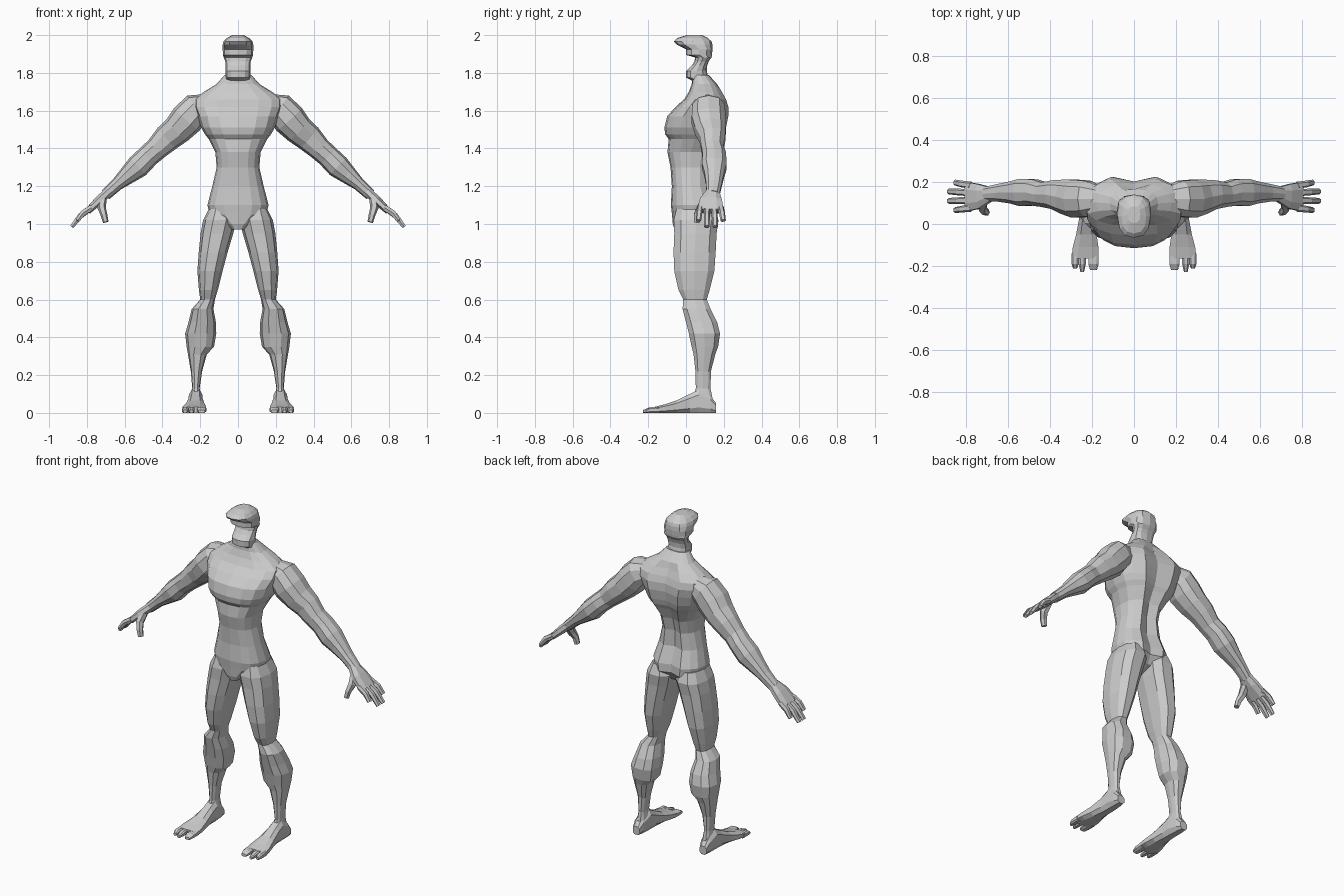
import bpy, bmesh, math
from mathutils import Vector


def ring(c, u, v, n, power=0.8, half_step=False):
    """Rounded cross-section whose extents are exactly c +/- u and c +/- v."""
    off = 0.5 if half_step else 0.0
    pts = []
    for i in range(n):
        a = 2 * math.pi * (i + off) / n
        p = [math.copysign(abs(round(f(a), 6)) ** power, f(a)) for f in (math.cos, math.sin)]
        pts.append(p)
    mx = max(abs(p[0]) for p in pts)
    my = max(abs(p[1]) for p in pts)
    return [Vector(c) + Vector(u) * (p[0] / mx) + Vector(v) * (p[1] / my) for p in pts]


def loft(name, rings, mirror=False):
    """Skin a list of rings, cap both ends, optionally mirror across x."""
    bm = bmesh.new()
    rows = [[bm.verts.new(p) for p in r] for r in rings]
    n = len(rows[0])
    for a, b in zip(rows, rows[1:]):
        for i in range(n):
            j = (i + 1) % n
            bm.faces.new((a[i], a[j], b[j], b[i]))
    bm.faces.new(rows[0][::-1])
    bm.faces.new(rows[-1])
    bmesh.ops.recalc_face_normals(bm, faces=bm.faces)
    me = bpy.data.meshes.new(name)
    bm.to_mesh(me)
    bm.free()
    ob = bpy.data.objects.new(name, me)
    bpy.context.collection.objects.link(ob)
    if mirror:
        ob.modifiers.new("Mirror", 'MIRROR')
    return ob


def level(z, x0, x1, y0, y1, n, power=0.8):
    """Horizontal ring from its x and y limits."""
    return ring(((x0 + x1) / 2, (y0 + y1) / 2, z), ((x1 - x0) / 2, 0, 0),
                (0, (y1 - y0) / 2, 0), n, power)


def upright(y, x0, x1, z1, n=8):
    """Flat-bottomed ring across the foot, resting on the ground."""
    return ring(((x0 + x1) / 2, y, z1 / 2), ((x1 - x0) / 2, 0, 0),
                (0, 0, z1 / 2), n, 0.7, True)


def limb(name, rows, n, half_step=False):
    """Mirrored tube along a path; rows are x, y, z, thickness, width along y."""
    pts = [Vector(r[:3]) for r in rows]
    rings = []
    for i, r in enumerate(rows):
        t = (pts[min(i + 1, len(pts) - 1)] - pts[max(i - 1, 0)]).normalized()
        u = Vector((0, 1, 0)).cross(t).normalized()
        v = t.cross(u)
        rings.append(ring(pts[i], u * r[3], v * r[4], n, 0.85, half_step))
    return loft(name, rings, True)


# Torso: z, half width, front y, back y
torso = [(.97, .03, -.06, .05), (1.0, .075, -.07, .12), (1.05, .15, -.074, .165),
         (1.1, .162, -.08, .165), (1.2, .136, -.075, .13), (1.3, .113, -.082, .13),
         (1.38, .12, -.098, .15), (1.45, .155, -.092, .185), (1.475, .175, -.11, .2),
         (1.51, .195, -.115, .212), (1.57, .215, -.1, .224), (1.62, .235, -.055, .224),
         (1.66, .235, -.01, .212), (1.70, .18, .015, .19), (1.74, .115, .03, .165),
         (1.79, .07, .035, .12)]
rings = []
for z, w, f, b in torso:
    r = level(z, -w, w, f, b, 16)
    if 1.02 < z < 1.72:          # spine groove between the back muscles
        r[4].y -= .022
        r[3].y = r[5].y = b
    rings.append(r)
loft("torso", rings)

# Neck and head, with the recessed open face under the brow
head = [(1.70, .075, .04, .17), (1.76, .068, .03, .13), (1.775, .066, .0, .118),
        (1.81, .066, .0, .11), (1.838, .066, .03, .112), (1.86, .067, .045, .12),
        (1.882, .076, .048, .135), (1.895, .08, .0, .138), (1.925, .081, .0, .14),
        (1.95, .081, -.05, .14), (1.967, .076, -.065, .135), (1.985, .058, -.045, .115),
        (2.0, .03, .005, .085)]
loft("head", [level(z, -w, w, f, b, 12) for z, w, f, b in head])

# Arms from shoulder to wrist
limb("arm", [(.16, .12, 1.63, .06, .06), (.22, .12, 1.61, .085, .085),
             (.27, .12, 1.555, .09, .09), (.32, .13, 1.50, .08, .082),
             (.375, .14, 1.455, .074, .068), (.43, .14, 1.40, .062, .058),
             (.475, .15, 1.36, .06, .062), (.53, .15, 1.305, .063, .065),
             (.58, .15, 1.262, .05, .052), (.64, .148, 1.21, .034, .042),
             (.70, .143, 1.155, .03, .034)], 10)

# Hands
limb("palm", [(.68, .143, 1.175, .024, .032), (.735, .132, 1.125, .024, .058),
              (.795, .13, 1.068, .017, .07)], 8, True)
for i, (y0, y1, tip) in enumerate([(.075, .066, .85), (.112, .11, .88),
                                   (.149, .155, .88), (.184, .197, .85)]):
    zt = .985 + (.88 - tip) * 1.1
    mid = (.78 + tip) / 2
    limb("finger_%d" % (i + 1), [(.775, y0, 1.087, .015, .017),
                                 (mid + .005, (y0 + y1) / 2, (1.087 + zt) / 2 + .006, .015, .016),
                                 (tip, y1, zt, .01, .014)], 6, True)
limb("thumb", [(.715, .11, 1.13, .02, .024), (.722, .078, 1.085, .022, .022),
               (.71, .06, 1.05, .018, .017), (.70, .056, 1.01, .015, .015)], 6)

# Legs: z, inner x, outer x, front y, back y
leg = [(1.08, .03, .155, -.05, .15), (1.02, .008, .185, -.065, .172),
       (.95, .025, .198, -.062, .162), (.85, .055, .208, -.066, .157),
       (.75, .082, .215, -.062, .15), (.65, .107, .207, -.04, .125),
       (.60, .122, .2, -.015, .11), (.55, .13, .245, -.018, .13),
       (.48, .117, .262, .0, .165), (.42, .115, .28, .015, .18),
       (.35, .127, .272, .03, .17), (.31, .165, .265, .04, .155),
       (.22, .19, .25, .05, .132), (.13, .203, .242, .052, .13),
       (.08, .195, .25, .04, .14), (.03, .2, .25, .03, .14)]
loft("leg", [level(z, a, b, f, k, 10) for z, a, b, f, k in leg], True)

# Feet: y, inner x, outer x, height
foot = [(.16, .205, .25, .05), (.13, .195, .257, .09), (.07, .188, .26, .125),
        (.02, .187, .262, .1), (-.05, .178, .275, .066), (-.11, .169, .291, .046),
        (-.165, .168, .297, .032)]
loft("foot", [upright(*r) for r in foot], True)
for name, a, b, tip in [("big_toe", .168, .217, -.218), ("middle_toes", .229, .263, -.227),
                        ("little_toes", .263, .297, -.212)]:
    loft(name, [upright(-.14, a, b, .032), upright(-.19, a, b, .03),
                upright(tip, a + .008, b - .008, .016)], True)
